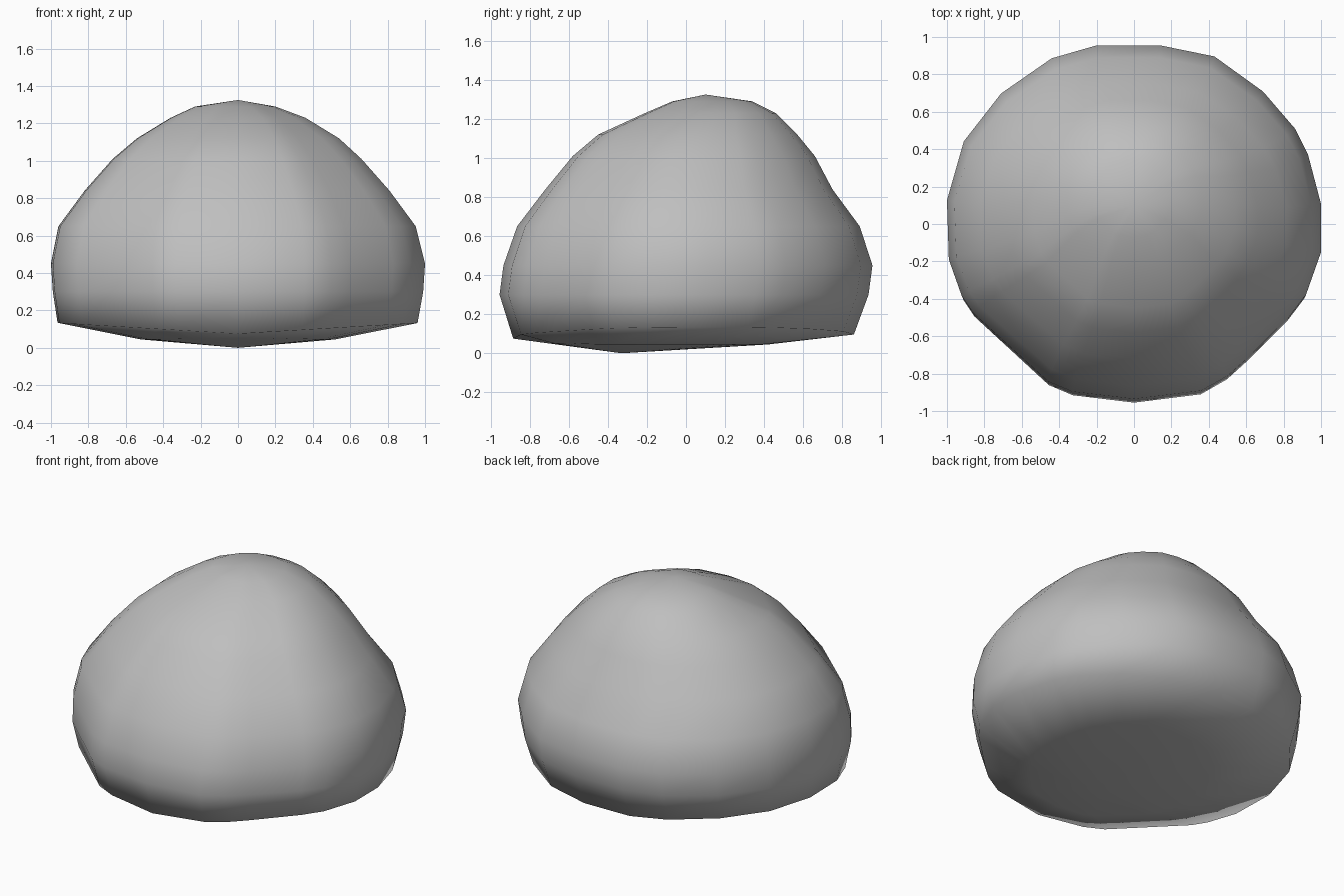
import bpy, bmesh

if "Cube" in bpy.data.objects:
    bpy.data.objects.remove(bpy.data.objects["Cube"])

# Plan outline of the boulder, seen from above (counter-clockwise)
OUTLINE = [(1, -.16), (1, .10), (.93, .37), (.86, .51), (.69, .71), (.43, .90),
           (.14, .96), (-.20, .96), (-.44, .89), (-.71, .70), (-.91, .44),
           (-1, .12), (-.99, -.20), (-.92, -.40), (-.86, -.49), (-.46, -.86),
           (-.33, -.915), (0, -.955), (.36, -.91), (.50, -.83), (.60, -.74),
           (.83, -.51), (.92, -.39)]

# Height slices: z, left extent, right extent, front y, back y
SLICES = [(.30, .99, .99, -.955, .935), (.45, 1, 1, -.935, .955),
          (.65, .96, .95, -.865, .89), (.84, .82, .81, -.72, .75),
          (1.01, .67, .66, -.58, .66), (1.12, .54, .54, -.45, .57),
          (1.23, .36, .36, -.21, .46), (1.29, .23, .20, -.07, .34)]


def ring(bm, left, right, front, back, height):
    """Outline stretched to the given extents; height is a rule of x and y."""
    verts = []
    for ox, oy in OUTLINE:
        x = ox * (right if ox > 0 else left)
        y = front + (oy + .955) / 1.915 * (back - front)
        verts.append(bm.verts.new((x, y, height(x, y))))
    return verts


bm = bmesh.new()
# Shallow belly, rising to the lower rim, which sits higher at the sides
rings = [ring(bm, .52, .52, -.70, .42, lambda x, y: .045 if y > -.5 else .05),
         ring(bm, .965, .96, -.885, .86,
              lambda x, y: .075 + .06 * abs(x) + .015 * max(y, 0))]
# Flanks and crown
for z, l, r, f, b in SLICES:
    rings.append(ring(bm, l, r, f, b, lambda x, y, z=z: z))

n = len(OUTLINE)
for lo, hi in zip(rings, rings[1:]):
    for i in range(n):
        j = (i + 1) % n
        bm.faces.new((lo[i], lo[j], hi[j], hi[i]))
low = bm.verts.new((0, -.33, 0))
top = bm.verts.new((0, .10, 1.325))
for i in range(n):
    j = (i + 1) % n
    bm.faces.new((low, rings[0][j], rings[0][i]))
    bm.faces.new((top, rings[-1][i], rings[-1][j]))
bmesh.ops.recalc_face_normals(bm, faces=bm.faces)
for f in bm.faces:
    f.smooth = True

mesh = bpy.data.meshes.new("boulder")
bm.to_mesh(mesh)
bm.free()

# Single stone colour
stone = bpy.data.materials.new("grey stone")
stone.diffuse_color = (.52, .52, .52, 1)
stone.use_nodes = True
stone.node_tree.nodes["Principled BSDF"].inputs["Base Color"].default_value = stone.diffuse_color
mesh.materials.append(stone)
boulder = bpy.data.objects.new("boulder", mesh)
bpy.context.collection.objects.link(boulder)
